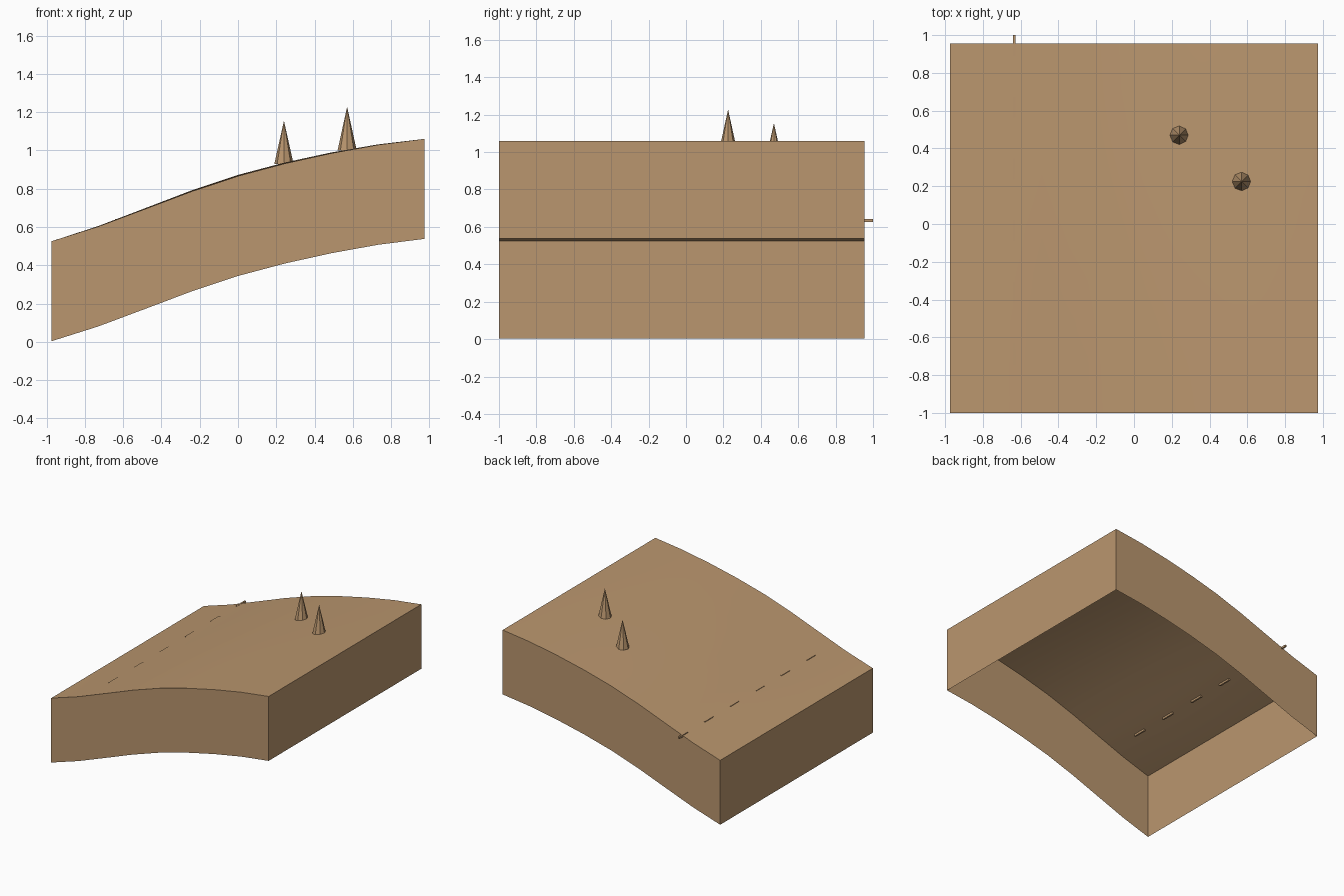
import bpy
import bmesh
import math
from mathutils import Matrix, Vector

cube = bpy.data.objects.get("Cube")
if cube:
    bpy.data.objects.remove(cube)

# One sandy colour throughout
sand = bpy.data.materials.new("sand tan")
sand.use_nodes = True
colour = (0.49, 0.305, 0.156, 1)
sand.diffuse_color = colour
sand.node_tree.nodes["Principled BSDF"].inputs["Base Color"].default_value = colour

HALF = 0.975
FRONT, BACK = -1.0, 0.955
DEPTH = 0.522
STEPS = 8
PROFILE = [0.525, 0.602, 0.693, 0.785, 0.866, 0.931, 0.985, 1.029, 1.06]


def ground(x, y):
    """Height of the slope with a faint swell across its depth."""
    t = min(max((x + HALF) / (2 * HALF) * STEPS, 0), STEPS - 0.0001)
    i = int(t)
    base = PROFILE[i] + (PROFILE[i + 1] - PROFILE[i]) * (t - i)
    swell = math.sin((y - FRONT) / (BACK - FRONT) * math.pi)
    return base + 0.006 * swell * math.sin(t / STEPS * math.pi)


def finish(name, bm):
    mesh = bpy.data.meshes.new(name)
    bm.to_mesh(mesh)
    bm.free()
    mesh.materials.append(sand)
    obj = bpy.data.objects.new(name, mesh)
    bpy.context.collection.objects.link(obj)
    return obj


# Sloping terrain sheet with a skirt, open underneath
bm = bmesh.new()
bmesh.ops.create_grid(bm, x_segments=STEPS, y_segments=STEPS, size=1)
for v in bm.verts:
    v.co.x *= HALF
    v.co.y = FRONT + (v.co.y + 1) / 2 * (BACK - FRONT)
    v.co.z = ground(v.co.x, v.co.y)
rim = [e for e in bm.edges if e.is_boundary]
skirt = bmesh.ops.extrude_edge_only(bm, edges=rim)["geom"]
for v in skirt:
    if isinstance(v, bmesh.types.BMVert):
        v.co.z = max(v.co.z - DEPTH, 0)
bmesh.ops.recalc_face_normals(bm, faces=bm.faces)
top = max(bm.faces, key=lambda f: f.calc_center_median().z)
if top.normal.z < 0:
    bmesh.ops.reverse_faces(bm, faces=bm.faces)
terrain = finish("terrain", bm)
bpy.context.view_layer.objects.active = terrain
terrain.select_set(True)
bpy.ops.object.shade_smooth_by_angle(angle=math.radians(30))
terrain.select_set(False)

# Faceted spikes standing on the slope
for name, x, y, tip in (("back_spike", 0.24, 0.47, 1.155),
                        ("front_spike", 0.57, 0.225, 1.228)):
    bottom = ground(x, y) - 0.004
    height = tip - bottom
    bm = bmesh.new()
    bmesh.ops.create_cone(bm, cap_ends=True, segments=8, radius1=0.05,
                          radius2=0, depth=height,
                          matrix=Matrix.Translation((x, y, bottom + height / 2)))
    finish(name, bm)

# Row of thin dashes along the low side, the last overhanging the back
DASH = Vector((0.013, 0.11, 0.016))
for i in range(6):
    end = 1.0 - i * 0.3267
    place = Matrix.Translation((-0.635, end - DASH.y / 2, 0.634))
    bm = bmesh.new()
    bmesh.ops.create_cube(bm, size=1, matrix=place @ Matrix.Diagonal(DASH).to_4x4())
    finish(f"dash_{i + 1}", bm)
